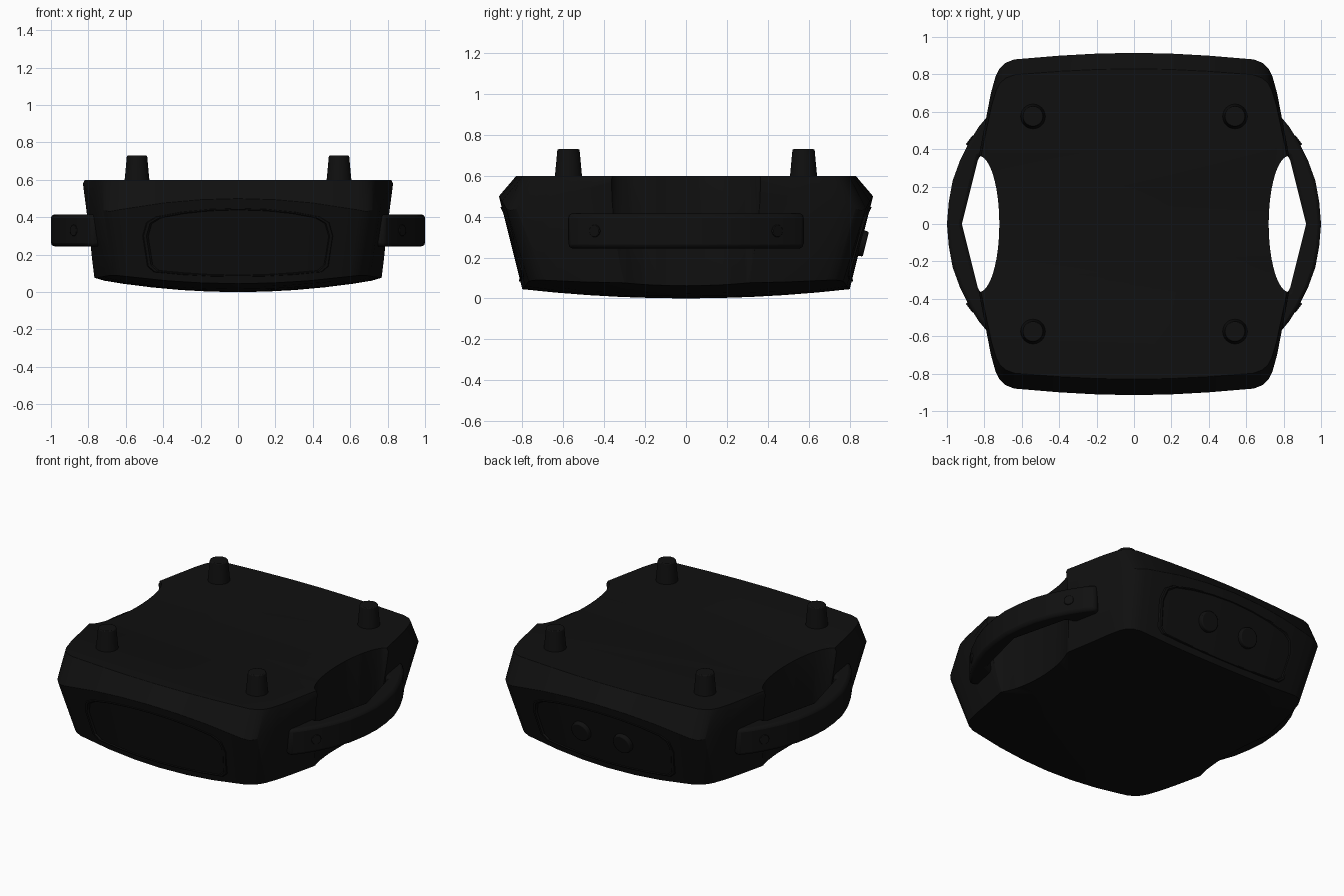
import bpy, bmesh, math
from mathutils import Vector

if "Cube" in bpy.data.objects:
    bpy.data.objects.remove(bpy.data.objects["Cube"])

black = bpy.data.materials.new("matte black plastic")
black.use_nodes = True
black.diffuse_color = (0.005, 0.005, 0.005, 1)
bsdf = next(n for n in black.node_tree.nodes if n.type == "BSDF_PRINCIPLED")
bsdf.inputs["Base Color"].default_value = black.diffuse_color
bsdf.inputs["Roughness"].default_value = 0.6


def activate(ob):
    bpy.ops.object.select_all(action="DESELECT")
    ob.select_set(True)
    bpy.context.view_layer.objects.active = ob


def finish(name, bm, bevel=0):
    bmesh.ops.recalc_face_normals(bm, faces=bm.faces)
    me = bpy.data.meshes.new(name)
    bm.to_mesh(me)
    bm.free()
    me.materials.append(black)
    ob = bpy.data.objects.new(name, me)
    bpy.context.collection.objects.link(ob)
    if bevel:
        mod = ob.modifiers.new("soft edges", "BEVEL")
        mod.width, mod.segments = bevel, 2
        mod.limit_method, mod.angle_limit = "ANGLE", math.radians(35)
    activate(ob)
    bpy.ops.object.shade_smooth_by_angle(angle=math.radians(30))
    return ob


def loft(bm, rings):
    """Bridge rings of equal length and return their vertices."""
    vs = [[bm.verts.new(p) for p in r] for r in rings]
    n = len(rings[0])
    for a, b in zip(vs, vs[1:]):
        for i in range(n):
            bm.faces.new((a[i], a[(i + 1) % n], b[(i + 1) % n], b[i]))
    return vs


def prism(name, pts, z0, z1, bevel=0):
    bm = bmesh.new()
    vs = loft(bm, [[(x, y, z) for x, y in pts] for z in (z0, z1)])
    bm.faces.new(vs[0])
    bm.faces.new(vs[1])
    return finish(name, bm, bevel)


def stud(name, centre, direction, r1, r2, length, bevel=0.006):
    bm = bmesh.new()
    bmesh.ops.create_cone(bm, cap_ends=True, segments=32, radius1=r1, radius2=r2, depth=length)
    ob = finish(name, bm, bevel)
    ob.location = centre
    ob.rotation_euler = Vector(direction).to_track_quat("Z", "Y").to_euler()
    return ob


# Body outline: one quarter, mirrored into a closed loop
quarter = [(.83, 0), (.83, .2), (.83, .36), (.79, .57), (.765, .7), (.74, .79),
           (.72, .83), (.69, .86), (.64, .88), (.4, .9), (.2, .911), (0, .915)]
half = quarter + [(-x, y) for x, y in quarter[-2::-1]]
outline = half + [(x, -y) for x, y in half[-2:0:-1]]


def ridge(x, y):
    if abs(y) > .85:
        return .5 - .07 * (x / .69) ** 2
    return .43 + .15 * min(1, (.86 - abs(y)) / .5)


def belly(x, y):
    return .07 * (x / .77) ** 2 + .045 * (y / .8) ** 2


def ring_bottom(k):
    pts = [(x * .925 * k, y * .875 * k) for x, y in outline]
    return [(x, y, belly(x, y)) for x, y in pts]


# Main case: domed base, flared walls, chamfered rim and flat lid
bm = bmesh.new()
shells = [ring_bottom(k) for k in (.2, .4, .6, .8, 1)]
shells.append([(x, y, ridge(x, y)) for x, y in outline])
shells.append([(x * .995, y * .907, .6) for x, y in outline])
vs = loft(bm, shells)
bm.faces.new(vs[-1])
centre = bm.verts.new((0, 0, 0))
for a, b in zip(vs[0], vs[0][1:] + vs[0][:1]):
    bm.faces.new((centre, a, b))
body = finish("case_body", bm)

# Finger scoops through both sides
for s in (1, -1):
    ellipse = [(s * (.83 + .11 * math.cos(t)), .365 * math.sin(t))
               for t in (i * math.tau / 48 for i in range(48))]
    cutter = prism("scoop_cutter", ellipse, -.3, 1)
    cutter.hide_render = True
    mod = body.modifiers.new("scoop", "BOOLEAN")
    mod.object, mod.operation, mod.solver = cutter, "DIFFERENCE", "EXACT"
    activate(body)
    bpy.ops.object.modifier_apply(modifier=mod.name)
    bpy.data.objects.remove(cutter)
mod = body.modifiers.new("soft edges", "BEVEL")
mod.width, mod.segments = .01, 2
mod.limit_method, mod.angle_limit = "ANGLE", math.radians(35)

# Side handles with end screws
arc = [(.78, .58), (.83, .52), (.88, .44), (.93, .34), (.97, .23), (.99, .12)]
inner = [(.83, .36), (.76, .39), (.72, .45), (.72, .55)]
for s, side in ((1, "left"), (-1, "right")):
    outer = [(x, -y) for x, y in arc] + [(1, 0)] + arc[::-1]
    inside = inner[::-1] + [(.92, 0)] + [(x, -y) for x, y in inner]
    pts = [(s * x, y) for x, y in outer + inside]
    prism(side + "_handle", pts, .245, .415, .018)
    for e in (1, -1):
        stud(side + "_handle_screw", (s * .875, e * .445, .33), (s * .8, e * .6, 0), .03, .03, .016, .003)


def wall_y(x, z):
    """Depth of the sloping end wall."""
    top = .915 - .035 * (x / .64) ** 2
    z0 = belly(x, .8)
    f = (z - z0) / (ridge(x, .9) - z0)
    return top * (.875 + .125 * f)


# Rounded panel with a raised rim on each end wall
shape = [(.44, .11), (.475, .14), (.5, .3), (.48, .37), (.43, .4), (.3, .425), (.15, .44)]
right_half = [(x, z) for x, z in shape]
panel = right_half + [(0, .445)] + [(-x, z) for x, z in right_half[::-1]]
panel += [(x, .11 - .025 * (1 - (x / .44) ** 2)) for x in (-.3, -.15, 0, .15, .3)]


def panel_ring(k, lift, e):
    pts = [(x * k, .27 + (z - .27) * k) for x, z in panel]
    return [(x, e * (wall_y(x, z) + lift), z) for x, z in pts]


for e, name in ((-1, "front"), (1, "back")):
    bm = bmesh.new()
    loft(bm, [panel_ring(1.02, -.004, e), panel_ring(1.01, .006, e),
              panel_ring(.98, .006, e), panel_ring(.96, -.004, e)])
    finish(name + "_panel_rim", bm)

# Round knobs on the back panel
for x in (.15, -.15):
    stud("back_knob", (x, wall_y(x, .27) + .005, .27), (0, 1, -.25), .066, .062, .04)

# Tapered feet on the flat lid
for x in (.54, -.54):
    for y in (.575, -.575):
        stud("foot", (x, y, .66), (0, 0, 1), .067, .054, .14, .005)
